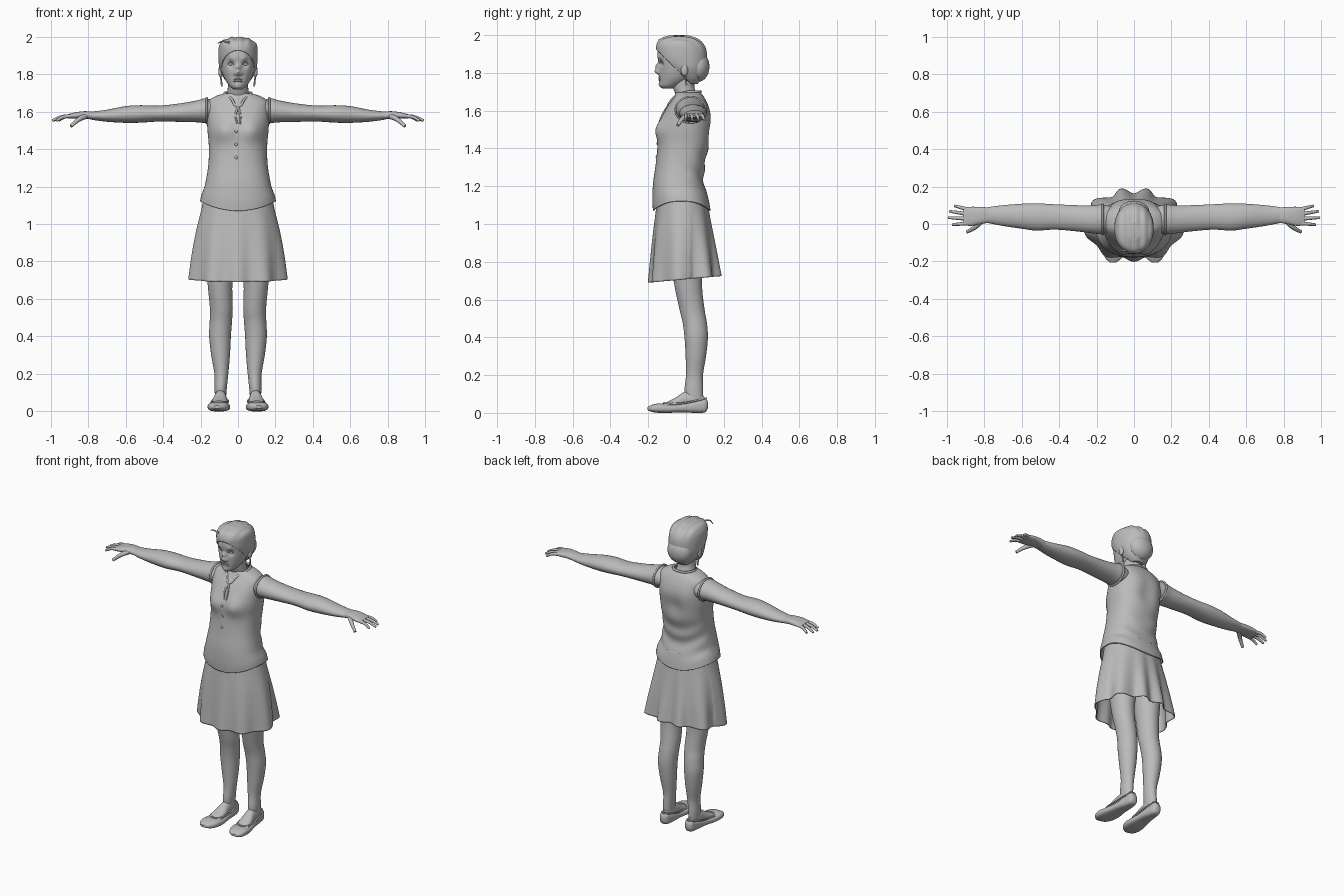
import bpy, bmesh
from math import sin, cos, pi, exp, atan2, copysign
from mathutils import Vector

cube = bpy.data.objects.get("Cube")
if cube:
    bpy.data.objects.remove(cube)

GREY = bpy.data.materials.new("plain_grey")
GREY.use_nodes = True
GREY.diffuse_color = (.5, .5, .5, 1)
shader = next(n for n in GREY.node_tree.nodes if n.type == 'BSDF_PRINCIPLED')
shader.inputs["Base Color"].default_value = (.5, .5, .5, 1)
shader.inputs["Roughness"].default_value = .8
SIDES = (("left", 1), ("right", -1))
parts = []


def finish(name, bm):
    bmesh.ops.recalc_face_normals(bm, faces=bm.faces)
    mesh = bpy.data.meshes.new(name)
    bm.to_mesh(mesh)
    bm.free()
    mesh.materials.append(GREY)
    obj = bpy.data.objects.new(name, mesh)
    bpy.context.collection.objects.link(obj)
    parts.append(obj)
    return obj


def smooth_rows(rows, steps):
    """Catmull-Rom interpolation between cross-section rows."""
    out = []
    for i in range(len(rows) - 1):
        a, b = rows[max(i - 1, 0)], rows[i]
        c, d = rows[i + 1], rows[min(i + 2, len(rows) - 1)]
        for s in range(steps):
            t = s / steps
            out.append([q + .5 * t * (r - p + t * (2*p - 5*q + 4*r - s4 + t * (3*(q - r) + s4 - p)))
                        for p, q, r, s4 in zip(a, b, c, d)])
    return out + [rows[-1]]


def loft(name, axis, rows, side=1, segs=40, steps=6, power=2.0, caps=True, shape=None):
    """Rows hold: position along the axis, then min and max of the two cross axes."""
    bm = bmesh.new()
    rings = []
    for pos, u0, u1, v0, v1 in smooth_rows(rows, steps):
        ring = []
        for k in range(segs):
            a = 2 * pi * k / segs
            cu, cv = [copysign(abs(f) ** (2 / power), f) for f in (cos(a), sin(a))]
            u, v = (u0 + u1 + (u1 - u0) * cu) / 2, (v0 + v1 + (v1 - v0) * cv) / 2
            p = {'x': (pos, u, v), 'y': (u, pos, v), 'z': (u, v, pos)}[axis]
            p = Vector((p[0] * side, p[1], p[2]))
            if shape:
                shape(p)
            ring.append(bm.verts.new(p))
        rings.append(ring)
    for low, high in zip(rings, rings[1:]):
        for k in range(segs):
            n = (k + 1) % segs
            bm.faces.new((low[k], low[n], high[n], high[k]))
    if caps:
        bm.faces.new(rings[0])
        bm.faces.new(rings[-1])
    return finish(name, bm)


def column(name, rows, **kw):
    """Upright loft, symmetric in x: height, half width, front y, back y."""
    return loft(name, 'z', [(z, -w, w, f, b) for z, w, f, b in rows], **kw)


def ball(name, centre, size):
    bm = bmesh.new()
    bmesh.ops.create_uvsphere(bm, u_segments=32, v_segments=20, radius=1)
    for v in bm.verts:
        v.co = Vector(c + r * s for c, r, s in zip(centre, v.co, size))
    return finish(name, bm)


def tube(name, points, thick, taper=1.0, closed=False):
    curve = bpy.data.curves.new(name, 'CURVE')
    curve.dimensions = '3D'
    curve.bevel_depth, curve.bevel_resolution = thick, 3
    curve.resolution_u, curve.use_fill_caps = 6, True
    spline = curve.splines.new('BEZIER')
    spline.bezier_points.add(len(points) - 1)
    spline.use_cyclic_u = closed
    for i, (bp, p) in enumerate(zip(spline.bezier_points, points)):
        bp.co = p
        bp.handle_left_type = bp.handle_right_type = 'AUTO'
        bp.radius = 1 + (taper - 1) * i / (len(points) - 1)
    curve.materials.append(GREY)
    obj = bpy.data.objects.new(name, curve)
    bpy.context.collection.objects.link(obj)
    bpy.ops.object.select_all(action='DESELECT')
    obj.select_set(True)
    bpy.context.view_layer.objects.active = obj
    bpy.ops.object.convert(target='MESH')
    parts.append(bpy.context.view_layer.objects.active)


def push(obj, centre, radius, y):
    """Soft sculpting bump along y, mirrored in x."""
    for v in obj.data.vertices:
        d = Vector((abs(v.co.x), v.co.y, v.co.z)) - Vector(centre)
        v.co.y += y * exp(-d.length_squared / radius ** 2)


def on_front(obj, x, z):
    near = min((v.co for v in obj.data.vertices if v.co.y < 0),
               key=lambda c: (c.x - x) ** 2 + (c.z - z) ** 2)
    return (x, near.y, z)


def thicken(obj, amount):
    mod = obj.modifiers.new("thickness", 'SOLIDIFY')
    mod.thickness, mod.offset = amount, -1


# Blouse with curved hem and draped back
def drape(p):
    hem = min(1, max(0, (1.2 - p.z) / .13))
    if p.y > 0:
        p.y += .005 * sin(55 * (p.z - 3 * p.x ** 2)) * exp(-((p.z - 1.27) / .1) ** 2)
    p.z += hem * .05 * min(1, (p.x / .2) ** 2)


blouse = column("blouse", [
    (1.07, .203, -.175, .13), (1.13, .195, -.178, .12), (1.22, .174, -.174, .095),
    (1.32, .158, -.16, .1), (1.42, .156, -.15, .125), (1.5, .163, -.145, .132),
    (1.57, .166, -.125, .13), (1.62, .165, -.1, .12), (1.655, .158, -.075, .105),
    (1.68, .125, -.06, .09), (1.697, .075, -.052, .075)],
    segs=72, steps=8, power=2.3, caps=False, shape=drape)
push(blouse, (.075, -.14, 1.5), .06, -.024)
push(blouse, (0, .13, 1.48), .06, -.014)
push(blouse, (.08, .13, 1.56), .06, .006)
thicken(blouse, .006)

# Collar, tie and buttons
vee = [on_front(blouse, x, z) for x, z in ((-.035, 1.668), (0, 1.628), (.035, 1.668))]
tube("collar", vee + [(.07, 0, 1.697), (.05, .06, 1.7), (0, .077, 1.7),
                      (-.05, .06, 1.7), (-.07, 0, 1.697)], .007, closed=True)
for name, side in SIDES:
    tube(name + "_tie_end", [on_front(blouse, side * x, z) for x, z in
                             ((0, 1.628), (.012, 1.58), (.008 + .004 * side, 1.535))], .006, .7)
for z in (1.355, 1.425, 1.495):
    ball("button", on_front(blouse, -.01, z), (.008, .005, .008))


# Flared skirt with folds
def folds(p):
    t = max(0, (1.14 - p.z) / .44)
    depth = (.085 if p.y > .03 else .05) * t ** 1.2
    k = 1 + depth * cos(9 * atan2(p.y, p.x) + pi / 2)
    p.x, p.y = p.x * k, p.y * k
    p.z += t * .035 * (p.y + .2) / .4


skirt = column("skirt", [
    (1.17, .178, -.15, .11), (1.08, .194, -.158, .12), (.95, .222, -.172, .14),
    (.82, .242, -.183, .16), (.69, .255, -.192, .178)],
    segs=144, steps=8, power=2.2, caps=False, shape=folds)
thicken(skirt, .006)

# Neck and head
column("neck", [(1.63, .085, -.06, .08), (1.68, .062, -.055, .06),
                (1.72, .055, -.068, .045), (1.77, .055, -.075, .045)])
head = column("head", [
    (1.718, .022, -.125, -.06), (1.732, .042, -.138, -.03), (1.76, .063, -.141, .02),
    (1.79, .078, -.142, .05), (1.83, .09, -.145, .075), (1.87, .095, -.149, .085),
    (1.91, .096, -.151, .085), (1.95, .088, -.138, .07), (1.98, .055, -.1, .035)],
    segs=112, steps=8)
for centre, radius, y in (
        ((0, -.15, 1.808), .015, -.03), ((0, -.15, 1.836), .014, -.016),
        ((.015, -.145, 1.803), .009, -.009), ((.038, -.138, 1.853), .02, .014),
        ((.035, -.145, 1.88), .018, -.006), ((0, -.14, 1.735), .02, -.005)):
    push(head, centre, radius, y)
for z, thick in ((1.774, .004), (1.764, .005)):
    tube("lip", [on_front(head, x, z + (.003 if x == 0 else 0))
                 for x in (-.024, -.01, 0, .01, .024)], thick)
for name, side in SIDES:
    ball(name + "_eye", (side * .038, -.118, 1.853), (.015, .012, .009))
    tube(name + "_eyelid", [on_front(head, side * x, z) for x, z in
                            ((.022, 1.853), (.038, 1.864), (.055, 1.855))], .003)
    ball(name + "_ear", (side * .093, -.008, 1.815), (.012, .019, .032))
    tube(name + "_earring", [(side * .092, -.005, 1.785), (side * .089, 0, 1.76),
                             (side * .086, .002, 1.735)], .004, 1.3)


# Swept hair, cut along the hairline, with a low bun
def combed(p):
    p.z += .003 * sin(p.x * 140) * min(1, max(0, (p.z - 1.88) / .05))


hair = column("hair", [
    (1.74, .04, 0, .06), (1.77, .07, -.05, .085), (1.82, .096, -.11, .105),
    (1.87, .104, -.148, .112), (1.92, .105, -.158, .108), (1.955, .1, -.154, .09),
    (1.98, .08, -.135, .06), (1.997, .035, -.085, .01)],
    segs=96, steps=8, power=2.1, shape=combed)
bm = bmesh.new()
bm.from_mesh(hair.data)
bmesh.ops.bisect_plane(bm, geom=bm.verts[:] + bm.edges[:] + bm.faces[:],
                       plane_co=(0, -.158, 1.925), plane_no=(0, 1, 1), clear_inner=True)
bm.to_mesh(hair.data)
bm.free()
thicken(hair, .008)
ball("hair_bun", (0, .064, 1.833), (.082, .06, .08))
tube("loose_strand", [(-.045, -.14, 1.968), (-.08, -.14, 1.975), (-.108, -.13, 1.965)], .006, .4)

for name, side in SIDES:
    # Arm, hand and fingers
    loft(name + "_arm", 'x', [
        (.1, -.04, .09, 1.55, 1.65), (.17, -.053, .103, 1.54, 1.67),
        (.22, -.05, .1, 1.543, 1.66), (.3, -.04, .1, 1.545, 1.645),
        (.42, -.03, .105, 1.547, 1.632), (.52, -.035, .11, 1.541, 1.634),
        (.6, -.025, .108, 1.54, 1.629), (.7, -.01, .1, 1.546, 1.61),
        (.78, .005, .09, 1.556, 1.6)], side)
    tube(name + "_armhole_trim", [(side * .167, .025 + .08 * cos(k * pi / 4),
                                   1.605 + .067 * sin(k * pi / 4)) for k in range(8)],
         .006, closed=True)
    loft(name + "_hand", 'x', [
        (.77, .007, .088, 1.557, 1.599), (.82, 0, .091, 1.562, 1.602),
        (.87, -.01, .092, 1.562, 1.596), (.91, -.006, .088, 1.564, 1.585)], side, power=2.5)
    for base, tip, reach in ((.078, .097, .958), (.053, .068, .985),
                             (.028, .034, .992), (.004, -.004, .97)):
        mid = (.89 + reach) / 2
        tube(name + "_finger", [(side * .89, base, 1.576), (side * mid, (base + tip) / 2, 1.572),
                                (side * reach, tip, 1.552)], .0115, .6)
    tube(name + "_thumb", [(side * .81, .02, 1.578), (side * .85, -.018, 1.558),
                           (side * .892, -.043, 1.522)], .016, .55)

    # Leg, foot and flat shoe
    loft(name + "_leg", 'z', [
        (.06, .065, .122, 0, .09), (.12, .06, .125, -.008, .09), (.2, .052, .126, 0, .09),
        (.3, .043, .143, -.002, .106), (.4, .038, .154, -.008, .116),
        (.48, .032, .151, -.018, .11), (.55, .028, .15, -.035, .098),
        (.68, .03, .162, -.062, .085), (.85, .012, .175, -.085, .095),
        (1.08, .005, .17, -.09, .09)], side)
    loft(name + "_foot", 'y', [
        (.095, .07, .115, .02, .09), (.04, .062, .124, .02, .115), (-.01, .061, .128, .02, .11),
        (-.06, .056, .14, .02, .078), (-.12, .055, .15, .015, .049)], side)
    loft(name + "_shoe", 'y', [
        (.116, .078, .108, .025, .06), (.1, .063, .122, .003, .077), (.05, .054, .13, 0, .066),
        (-.02, .049, .141, .003, .05), (-.09, .042, .157, 0, .046), (-.14, .046, .162, 0, .05),
        (-.18, .064, .154, .005, .043), (-.205, .095, .13, .016, .03)], side, power=2.8)
    tube(name + "_shoe_rim", [(side * x, y, z) for x, y, z in (
        (.093, .106, .078), (.062, .06, .066), (.054, -.03, .05), (.07, -.1, .05),
        (.1, -.118, .052), (.132, -.1, .05), (.139, -.03, .05), (.124, .06, .066))],
         .005, closed=True)

# Smooth shading
bpy.ops.object.select_all(action='DESELECT')
for obj in parts:
    obj.select_set(True)
bpy.context.view_layer.objects.active = parts[0]
bpy.ops.object.shade_smooth_by_angle(angle=pi / 4)
